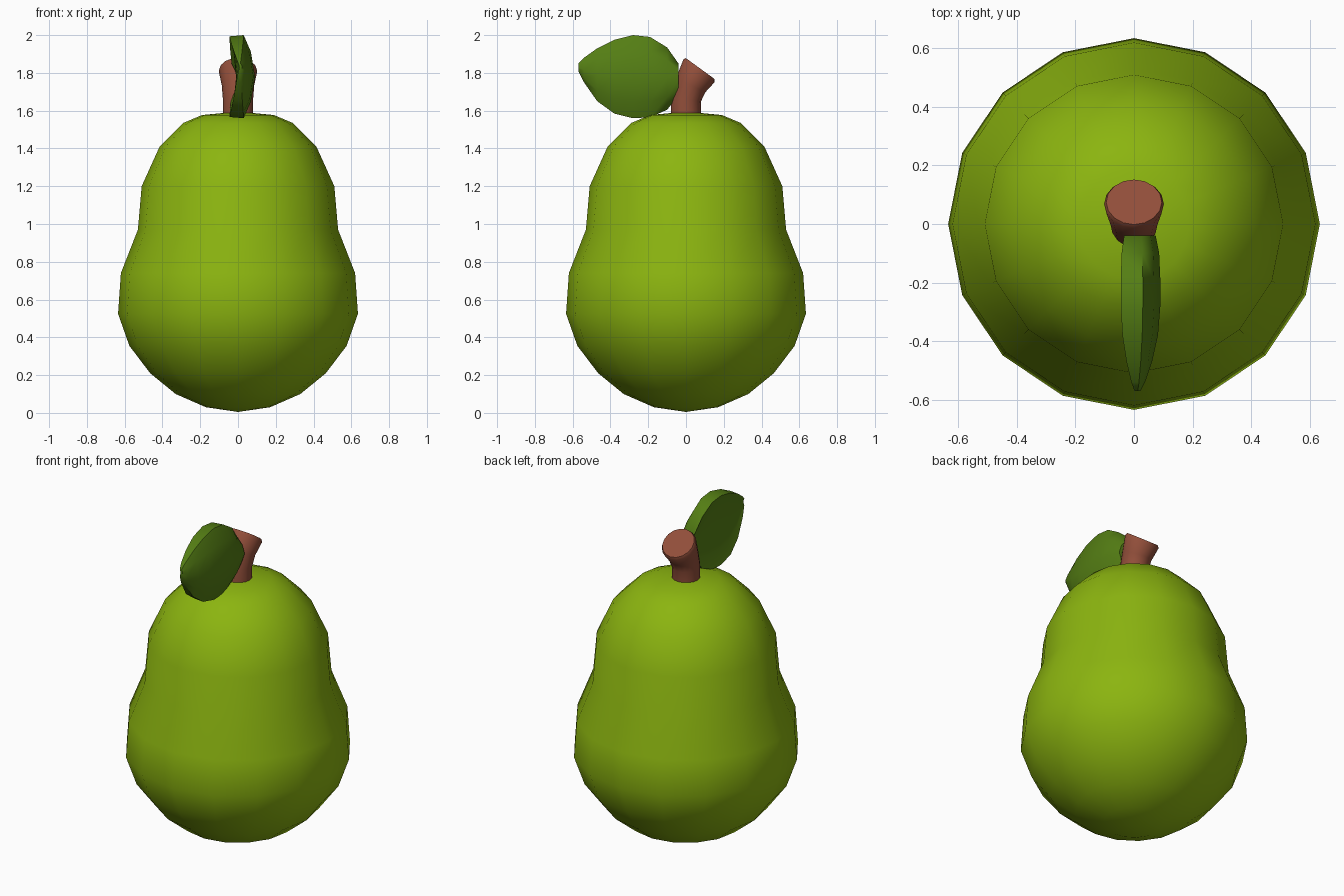
import bpy, bmesh, math
from mathutils import Vector

if "Cube" in bpy.data.objects:
    bpy.data.objects.remove(bpy.data.objects["Cube"])


def material(name, rgb):
    m = bpy.data.materials.new(name)
    m.diffuse_color = (*rgb, 1)
    m.use_nodes = True
    m.node_tree.nodes["Principled BSDF"].inputs["Base Color"].default_value = m.diffuse_color
    return m


def loft(name, rings, mat, angle):
    """Skin a list of closed rings; one-point rings become poles, others get caps."""
    bm = bmesh.new()
    vs = [[bm.verts.new(p) for p in ring] for ring in rings]
    for a, b in zip(vs, vs[1:]):
        n = max(len(a), len(b))
        for i in range(n):
            j = (i + 1) % n
            if len(a) == 1:
                bm.faces.new((a[0], b[j], b[i]))
            elif len(b) == 1:
                bm.faces.new((a[i], a[j], b[0]))
            else:
                bm.faces.new((a[i], a[j], b[j], b[i]))
    for end in (vs[0], vs[-1]):
        if len(end) > 1:
            bm.faces.new(end)
    bmesh.ops.recalc_face_normals(bm, faces=bm.faces)
    me = bpy.data.meshes.new(name)
    bm.to_mesh(me)
    bm.free()
    me.materials.append(mat)
    ob = bpy.data.objects.new(name, me)
    bpy.context.collection.objects.link(ob)
    bpy.ops.object.select_all(action='DESELECT')
    ob.select_set(True)
    bpy.context.view_layer.objects.active = ob
    bpy.ops.object.shade_smooth_by_angle(angle=math.radians(angle))
    return ob


def circle(y, z, r, tilt=0, n=16):
    """Ring around (0, y, z), leaning toward +y by tilt degrees."""
    if r == 0:
        return [Vector((0, y, z))]
    t = math.radians(tilt)
    pts = []
    for i in range(n):
        a = math.tau * i / n
        s = r * math.sin(a)
        pts.append(Vector((r * math.cos(a), y + s * math.cos(t), z - s * math.sin(t))))
    return pts


skin = material("pear green", (0.26, 0.46, 0.005))
bark = material("stem brown", (0.29, 0.078, 0.043))
foliage = material("leaf green", (0.09, 0.21, 0.007))

# Body: turned profile with 16 sides
profile = [(0, 0.005), (0.17, 0.03), (0.33, 0.10), (0.465, 0.21), (0.575, 0.355),
           (0.635, 0.525), (0.62, 0.74), (0.53, 0.97), (0.51, 1.20),
           (0.415, 1.41), (0.29, 1.535), (0.19, 1.577), (0, 1.595)]
loft("pear_body", [circle(0, z, r) for r, z in profile], skin, 60)

# Stem: short bent tube, flaring to a slanted cut
stem = [(0, 1.54, 0.08, 0), (0, 1.66, 0.08, 8), (0.025, 1.735, 0.086, 26),
        (0.068, 1.81, 0.102, 36), (0.075, 1.823, 0.095, 36)]
loft("stem", [circle(*s) for s in stem], bark, 40)

# Leaf: upright cupped blade; stations are y, bottom z, top z, thickness scale
stations = [(-0.57, 1.81, 1.85, 0.15), (-0.54, 1.75, 1.88, 0.35), (-0.47, 1.65, 1.93, 0.65),
            (-0.38, 1.585, 1.975, 0.9), (-0.28, 1.56, 2.0, 1), (-0.19, 1.565, 1.99, 1),
            (-0.10, 1.605, 1.935, 0.95), (-0.04, 1.68, 1.85, 0.8)]
steps = [-1, -0.6, 0, 0.6, 1]
rings = []
for y, lo, hi, s in stations:
    mid, half = (lo + hi) / 2, (hi - lo) / 2
    outer = [(0.01 + s * (0.02 + 0.06 * (1 - v * v)), y, mid + half * v) for v in steps]
    inner = [(0.01 + s * (-0.055 + 0.035 * (1 - v * v)), y, mid + half * v * 0.97) for v in reversed(steps)]
    rings.append(outer + inner)
loft("leaf", rings, foliage, 50)
